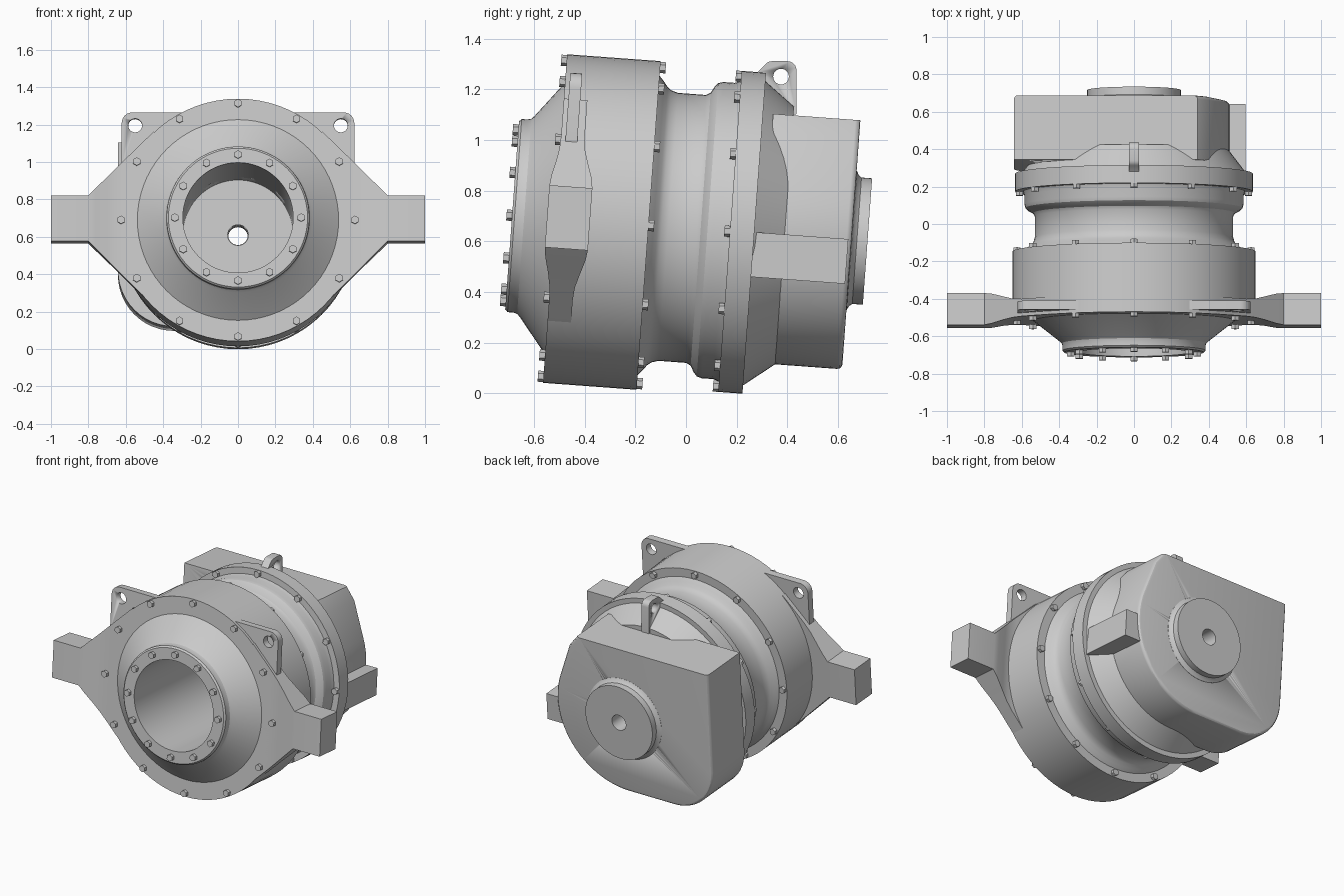
import bpy, bmesh
from math import sin, cos, pi, radians
from mathutils import Matrix

if "Cube" in bpy.data.objects:
    bpy.data.objects.remove(bpy.data.objects["Cube"])

# Local frame: x right, y along the tilted gearbox axis (towards the back), z up
TILT = Matrix.Translation((0, 0, 0.652)) @ Matrix.Rotation(radians(-4.2), 4, 'X')


def finish(name, bm, matrix=TILT, smooth=True):
    bmesh.ops.recalc_face_normals(bm, faces=bm.faces)
    me = bpy.data.meshes.new(name)
    bm.to_mesh(me)
    bm.free()
    ob = bpy.data.objects.new(name, me)
    bpy.context.collection.objects.link(ob)
    ob.matrix_world = matrix
    if smooth:
        bpy.ops.object.select_all(action='DESELECT')
        ob.select_set(True)
        bpy.context.view_layer.objects.active = ob
        bpy.ops.object.shade_smooth_by_angle(angle=radians(30))
    return ob


def lathe(name, profile, n=72):
    """Spin a closed (axis position, radius) profile about the axis."""
    bm = bmesh.new()
    rings = [[bm.verts.new((r * sin(2 * pi * i / n), u, r * cos(2 * pi * i / n)))
              for u, r in profile] for i in range(n)]
    k = len(profile)
    for i in range(n):
        a, b = rings[i], rings[(i + 1) % n]
        for j in range(k):
            bm.faces.new((a[j], a[(j + 1) % k], b[(j + 1) % k], b[j]))
    return finish(name, bm)


def prism(bm, pts, depth):
    """Extrude a polygon of 3D points along the depth vector; returns the far face."""
    face = bm.faces.new([bm.verts.new(p) for p in pts])
    out = bmesh.ops.extrude_face_region(bm, geom=[face], use_keep_orig=True)
    verts = [g for g in out['geom'] if isinstance(g, bmesh.types.BMVert)]
    bmesh.ops.translate(bm, vec=depth, verts=verts)
    return [g for g in out['geom'] if isinstance(g, bmesh.types.BMFace)][0]


def arc(cx, cy, r, a0, a1, n):
    return [(cx + r * cos(radians(a0 + (a1 - a0) * i / n)),
             cy + r * sin(radians(a0 + (a1 - a0) * i / n))) for i in range(n + 1)]


def cut(ob, cutter):
    mod = ob.modifiers.new("cut", 'BOOLEAN')
    mod.operation = 'DIFFERENCE'
    mod.solver = 'EXACT'
    mod.object = cutter
    bpy.context.view_layer.objects.active = ob
    bpy.ops.object.modifier_apply(modifier="cut")
    bpy.data.objects.remove(cutter)


def bolts(name, u0, u1, radius, n=12, size=0.022):
    bm = bmesh.new()
    for i in range(n):
        a = 2 * pi * i / n
        cx, cz = radius * sin(a), radius * cos(a)
        prism(bm, [(x, u0, z) for x, z in arc(cx, cz, size, 30, 330, 5)], (0, u1 - u0, 0))
    finish(name, bm, smooth=False)


# Main hollow body: output flange, cone, drum, neck, rear flange, rear cone
lathe("main_body", [
    (-0.688, 0.295), (-0.688, 0.372), (-0.678, 0.382), (-0.655, 0.382), (-0.64, 0.386),
    (-0.628, 0.398), (-0.518, 0.538), (-0.518, 0.65), (-0.148, 0.65), (-0.148, 0.592),
    (-0.128, 0.57), (-0.113, 0.55), (-0.097, 0.538), (-0.07, 0.53), (0.04, 0.53),
    (0.058, 0.54), (0.072, 0.565), (0.085, 0.58), (0.105, 0.586), (0.15, 0.586),
    (0.174, 0.594), (0.174, 0.635), (0.27, 0.635), (0.27, 0.602), (0.39, 0.51), (0.39, 0.295)])

# Bolt circles
bolts("output_flange_bolts", -0.71, -0.68, 0.338)
bolts("drum_front_bolts", -0.54, -0.51, 0.625)
bolts("drum_rear_bolts", -0.155, -0.126, 0.625)
bolts("rear_flange_bolts", 0.152, 0.18, 0.613)

# Rear housing: flat top, square corner one side, round on the other
outline = [(-0.642, 0.475)] + arc(-0.342, -0.21, 0.30, 180, 270, 12)
outline += arc(0, 0, 0.51, -90, 19, 24) + [(0.40, 0.40), (0.34, 0.475)]
bm = bmesh.new()
back = prism(bm, [(x, 0.31, z) for x, z in outline], (0, 0.345, 0))
rim = [e for e in back.edges if not all(v.co.z > 0.47 for v in e.verts)]
bmesh.ops.bevel(bm, geom=rim, offset=0.02, segments=3, profile=0.5, affect='EDGES')
housing = finish("rear_housing", bm)
cut(housing, lathe("bore_cutter", [(0.2, 0.0005), (0.2, 0.295), (0.58, 0.295),
                                   (0.58, 0.055), (0.8, 0.055), (0.8, 0.0005)]))

# Rear input boss with centre hole
lathe("input_boss", [(0.60, 0.052), (0.60, 0.275), (0.656, 0.275), (0.664, 0.26),
                     (0.676, 0.25), (0.718, 0.25), (0.718, 0.052)])

# Side foot block
bm = bmesh.new()
prism(bm, [(0.42, 0.27, -0.173), (0.595, 0.27, -0.173), (0.595, 0.27, 0.004),
           (0.42, 0.27, 0.004)], (0, 0.372, 0))
finish("side_foot", bm, smooth=False)

# Mounting arms (lofted) and lifting ears on both sides
stations = [(1.0, -0.55, -0.38, 0.123), (0.80, -0.55, -0.38, 0.123),
            (0.76, -0.545, -0.386, 0.163), (0.70, -0.53, -0.405, 0.222),
            (0.65, -0.521, -0.42, 0.272), (0.60, -0.518, -0.425, 0.322),
            (0.45, -0.518, -0.425, 0.468)]
ear = [(0.25, 0.25), (0.622, 0.28)] + arc(0.565, 0.521, 0.057, 0, 90, 6) + [(0.25, 0.578)]
for side, s in (("right", 1), ("left", -1)):
    bm = bmesh.new()
    loops = [[bm.verts.new((s * x, u, v)) for u, v in
              ((a, 0.007 - h), (b, 0.007 - h), (b, 0.007 + h), (a, 0.007 + h))]
             for x, a, b, h in stations]
    for p, q in zip(loops, loops[1:]):
        for j in range(4):
            bm.faces.new((p[j], p[(j + 1) % 4], q[(j + 1) % 4], q[j]))
    bm.faces.new(loops[0])
    bm.faces.new(loops[-1])
    finish(side + "_mounting_arm", bm)

    bm = bmesh.new()
    prism(bm, [(s * x, -0.50, z) for x, z in ear], (0, 0.047, 0))
    plate = finish(side + "_lifting_ear", bm)
    bm = bmesh.new()
    prism(bm, [(s * x, -0.6, z) for x, z in arc(0.55, 0.508, 0.037, 0, 345, 23)], (0, 0.3, 0))
    cut(plate, finish("hole_cutter", bm))

# Upright lifting lug on top of the rear flange (world coordinates)
I = Matrix.Identity(4)
bm = bmesh.new()
lug = [(0.25, 1.1), (0.435, 1.1)] + arc(0.40, 1.275, 0.036, 0, 90, 6)
lug += arc(0.34, 1.275, 0.036, 90, 140, 4) + [(0.285, 1.27), (0.25, 1.25)]
prism(bm, [(-0.027, y, z) for y, z in lug], (0.054, 0, 0))
plate = finish("top_lifting_lug", bm, I)
bm = bmesh.new()
prism(bm, [(-0.1, y, z) for y, z in arc(0.375, 1.25, 0.031, 0, 345, 23)], (0.2, 0, 0))
cut(plate, finish("hole_cutter", bm, I))
